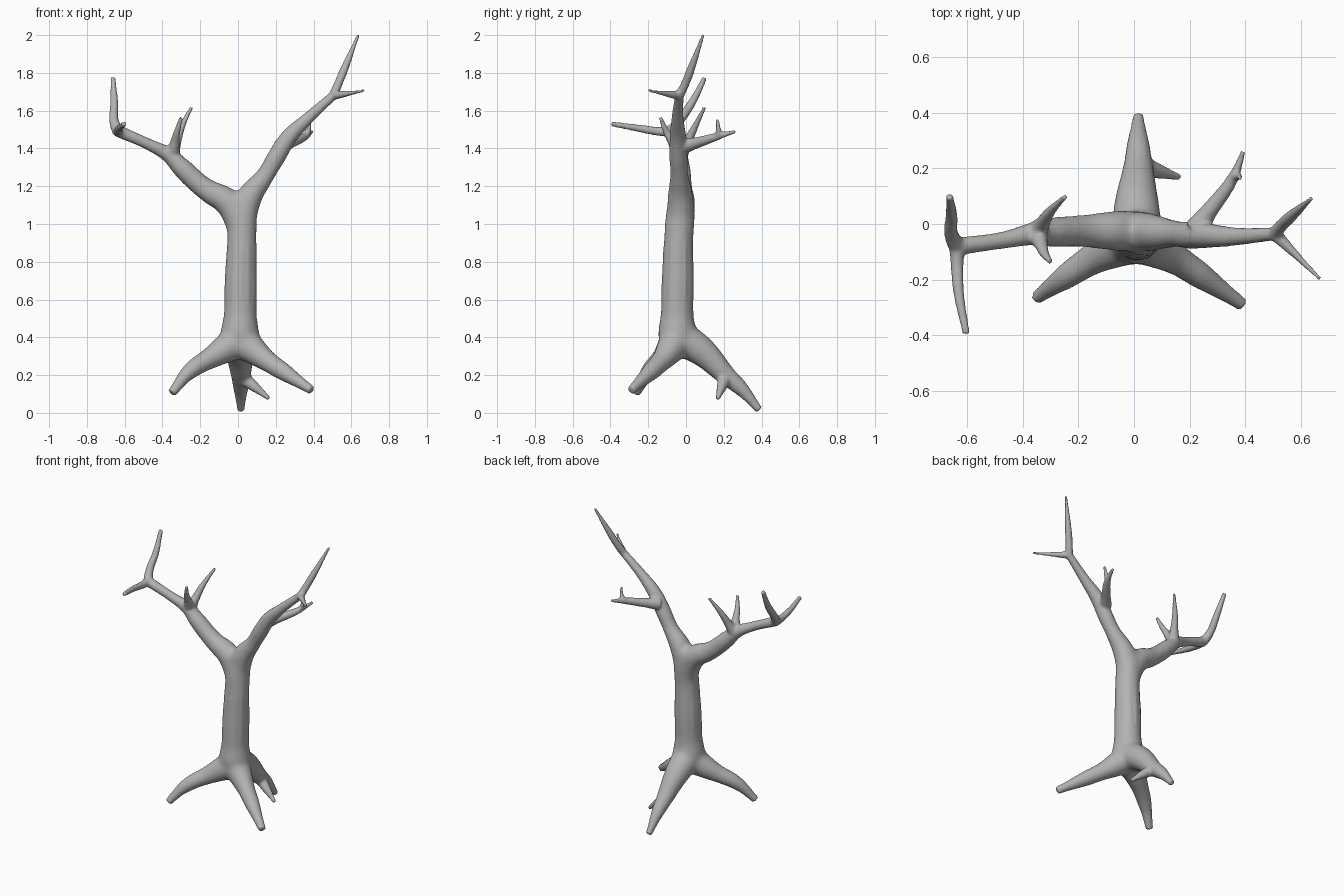
import bpy
import bmesh
from mathutils import Vector

# Remove the default cube
default_cube = bpy.data.objects.get("Cube")
if default_cube:
    bpy.data.objects.remove(default_cube, do_unlink=True)

VOXEL = 0.008
EXTRA_RADIUS = 0.002   # makes up for the slight shrinkage from smoothing

# Bark material
bark = bpy.data.materials.new("grey bark")
bark.use_nodes = True
bark_colour = (0.45, 0.45, 0.45, 1)
bark.diffuse_color = bark_colour
shader = next(n for n in bark.node_tree.nodes if n.type == 'BSDF_PRINCIPLED')
shader.inputs["Base Color"].default_value = bark_colour
shader.inputs["Roughness"].default_value = 0.8

# One curve holds every limb as a tapered round spline
limbs = bpy.data.curves.new("limb_paths", 'CURVE')
limbs.dimensions = '3D'
limbs.bevel_depth = 1.0
limbs.bevel_resolution = 4
limbs.resolution_u = 8
limbs.use_fill_caps = True


def limb(*points):
    """Add a tapered limb through points given as (x, y, z, radius)."""
    spline = limbs.splines.new('BEZIER')
    spline.radius_interpolation = 'CARDINAL'
    spline.bezier_points.add(len(points) - 1)
    for knot, (x, y, z, radius) in zip(spline.bezier_points, points):
        knot.co = (x, y, z)
        knot.radius = radius + EXTRA_RADIUS
        knot.handle_left_type = knot.handle_right_type = 'AUTO'


# Trunk
limb((.01, -.045, .31, .07), (.01, -.047, .41, .1), (.012, -.047, .52, .087),
     (.015, -.043, .72, .083), (.02, -.04, .9, .077), (.02, -.03, 1.05, .077),
     (.01, -.025, 1.15, .06))

# Front roots, one to each side
limb((0, -.05, .38, .09), (-.13, -.115, .3, .062),
     (-.26, -.2, .215, .04), (-.35, -.265, .105, .022))
limb((.02, -.05, .38, .09), (.14, -.12, .285, .06),
     (.26, -.2, .205, .042), (.39, -.29, .12, .022))

# Back root and its small side root
limb((.01, -.03, .4, .09), (.01, .09, .32, .078), (.015, .2, .21, .054),
     (.015, .3, .12, .036), (.015, .388, .015, .018))
limb((.02, .21, .19, .035), (.085, .19, .14, .026), (.165, .168, .075, .01))

# Main bough on the right
limb((.015, -.03, .97, .068), (-.05, -.025, 1.11, .073),
     (-.165, -.025, 1.18, .06), (-.3, -.03, 1.3, .05),
     (-.36, -.035, 1.36, .04), (-.47, -.058, 1.42, .029),
     (-.63, -.08, 1.49, .03))

# End twigs of the right bough: one rising, one reaching forward
limb((-.635, -.08, 1.49, .03), (-.655, -.04, 1.54, .024),
     (-.655, .03, 1.64, .02), (-.662, .1, 1.775, .012))
limb((-.635, -.07, 1.49, .028), (-.635, -.14, 1.49, .022),
     (-.63, -.24, 1.505, .018), (-.602, -.395, 1.53, .012))

# Twin twigs halfway along the right bough
limb((-.35, -.03, 1.36, .038), (-.33, 0, 1.42, .026),
     (-.3, .045, 1.51, .017), (-.245, .1, 1.62, .008))
limb((-.35, -.03, 1.36, .038), (-.335, -.07, 1.43, .024),
     (-.322, -.105, 1.49, .016), (-.3, -.135, 1.565, .009))

# Main bough on the left
limb((.02, -.03, .98, .068), (.06, -.03, 1.14, .068),
     (.14, -.035, 1.25, .05), (.2, -.04, 1.35, .047),
     (.27, -.042, 1.46, .042), (.36, -.045, 1.55, .031),
     (.51, -.035, 1.685, .022))

# End twigs of the left bough
limb((.505, -.035, 1.68, .023), (.53, -.005, 1.74, .021),
     (.567, .03, 1.83, .019), (.638, .092, 2.003, .007))
limb((.505, -.035, 1.68, .022), (.58, -.11, 1.69, .013),
     (.67, -.2, 1.707, .006))

# Back branch of the left bough with its small spur
limb((.22, -.02, 1.41, .04), (.265, .04, 1.425, .03),
     (.355, .165, 1.463, .019), (.393, .262, 1.49, .008))
limb((.355, .17, 1.46, .019), (.375, .172, 1.5, .012),
     (.38, .165, 1.555, .007))


def fused_mesh(source, name):
    """Turn an object's modified shape into a new mesh."""
    graph = bpy.context.evaluated_depsgraph_get()
    mesh = bpy.data.meshes.new_from_object(source.evaluated_get(graph))
    mesh.name = name
    return mesh


# Turn the limbs into closed tubes
paths = bpy.data.objects.new("limb_paths", limbs)
bpy.context.collection.objects.link(paths)
tubes = fused_mesh(paths, "tree_tubes")
bpy.data.objects.remove(paths, do_unlink=True)
bm = bmesh.new()
bm.from_mesh(tubes)
bmesh.ops.remove_doubles(bm, verts=bm.verts, dist=1e-5)
bm.to_mesh(tubes)
bm.free()

# Fuse the tubes into one skin
tree = bpy.data.objects.new("bare_tree", tubes)
bpy.context.collection.objects.link(tree)
fuse = tree.modifiers.new("fuse", 'REMESH')
fuse.mode = 'VOXEL'
fuse.voxel_size = VOXEL
tree.data = fused_mesh(tree, "bare_tree")
tree.modifiers.clear()
tree.data.materials.clear()
tree.data.materials.append(bark)

# Blend the thick forks more strongly than the thin twigs
forks = tree.vertex_groups.new(name="thick_forks")
crotch = Vector((0, -.03, 1.15))
root_hub = Vector((0, -.04, .34))
for vertex in tree.data.vertices:
    near = min((vertex.co - crotch).length, (vertex.co - root_hub).length)
    weight = min(1, max(0, (.3 - near) / .1))
    if weight > 0:
        forks.add([vertex.index], weight, 'REPLACE')

blend = tree.modifiers.new("blend_forks", 'SMOOTH')
blend.factor = 0.5
blend.iterations = 60
blend.vertex_group = forks.name
soften = tree.modifiers.new("soften", 'SMOOTH')
soften.factor = 0.5
soften.iterations = 5

for face in tree.data.polygons:
    face.use_smooth = True
    face.material_index = 0
